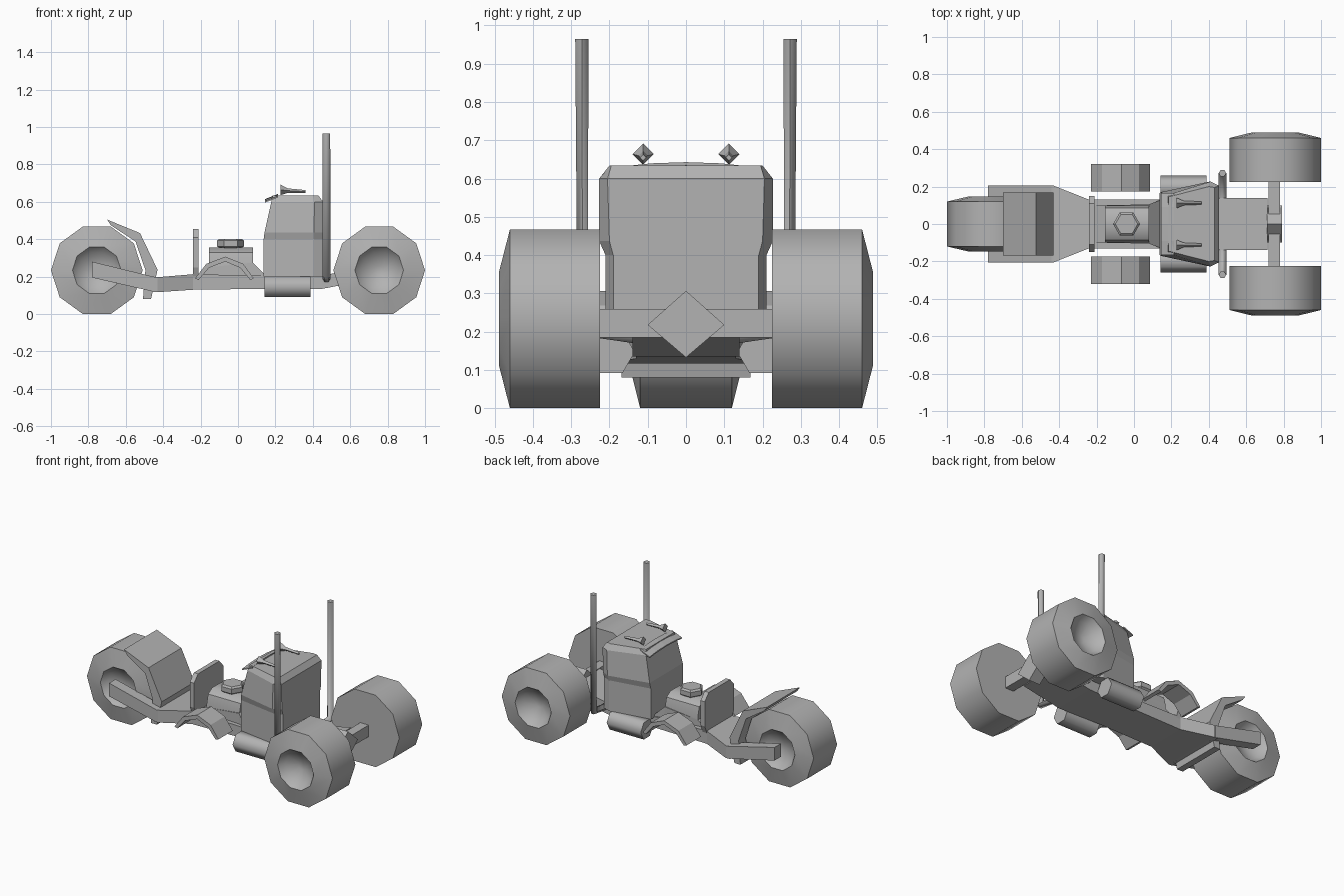
import bpy, bmesh, math
from mathutils import Vector

grey = bpy.data.materials.new("plain grey")
grey.diffuse_color = (0.45, 0.45, 0.45, 1)


def loft(name, rings, smooth=0):
    """Skin rings of equal point count into a closed solid."""
    bm = bmesh.new()
    rv = [[bm.verts.new(p) for p in r] for r in rings]
    n = len(rv[0])
    for a, b in zip(rv, rv[1:]):
        for i in range(n):
            j = (i + 1) % n
            bm.faces.new((a[i], a[j], b[j], b[i]))
    bm.faces.new(rv[0])
    bm.faces.new(rv[-1])
    bmesh.ops.recalc_face_normals(bm, faces=bm.faces)
    me = bpy.data.meshes.new(name)
    bm.to_mesh(me)
    bm.free()
    me.materials.append(grey)
    if smooth:
        for p in me.polygons:
            p.use_smooth = True
        me.set_sharp_from_angle(angle=math.radians(smooth))
    ob = bpy.data.objects.new(name, me)
    bpy.context.collection.objects.link(ob)
    return ob


def slab(name, prof, y0, y1):
    """xz profile extruded along y."""
    return loft(name, [[(x, y, z) for x, z in prof] for y in (y0, y1)])


def along_x(name, sections, smooth=0):
    """Rectangular sections (x, y_lo, y_hi, z_lo, z_hi)."""
    return loft(name, [[(x, a, c), (x, b, c), (x, b, d), (x, a, d)]
                       for x, a, b, c, d in sections], smooth)


def ngon(c, u, v, r, n, start=0.0):
    c, u, v = Vector(c), Vector(u), Vector(v)
    return [c + r * (math.cos(start + i * math.tau / n) * u
                     + math.sin(start + i * math.tau / n) * v) for i in range(n)]


X, Y, Z = (1, 0, 0), (0, 1, 0), (0, 0, 1)


def wheel(name, x, profile):
    loft(name, [ngon((x, y, 0.234), X, Z, r, 10) for y, r in profile], 40)


# wheels: ten sides, slanted side walls, sunken hubs
side = [(0.085, 0.025), (0.11, 0.10), (0.147, 0.13), (0.12, 0.245)]
wheel("front_wheel", -0.755, side + [(-y, r) for y, r in reversed(side)])
for s, tag in ((1, "left"), (-1, "right")):
    wheel("rear_wheel_" + tag, 0.755,
          [(s * y, r) for y, r in ((0.42, 0.025), (0.45, 0.10), (0.488, 0.13),
                                   (0.46, 0.245), (0.225, 0.245))])

# chassis rail, widening to the fork and rising to the rear axle
along_x("chassis", [(-0.46, -0.205, 0.205, 0.118, 0.197), (-0.43, -0.205, 0.205, 0.117, 0.197),
                    (-0.24, -0.13, 0.13, 0.13, 0.213), (0.14, -0.13, 0.13, 0.135, 0.205),
                    (0.45, -0.14, 0.14, 0.135, 0.205), (0.715, -0.14, 0.14, 0.185, 0.26)])
loft("rear_axle", [[(x, y, z) for x, z in ((0.72, 0.185), (0.78, 0.185), (0.78, 0.26), (0.72, 0.26))]
                   for y in (-0.23, 0.23)])
loft("differential", [[(x, -0.1, 0.218), (x, 0, 0.133), (x, 0.1, 0.218), (x, 0, 0.307)]
                      for x in (0.71, 0.79)])

# front mudguard wrapping the back of the wheel
slab("front_mudguard", [(-0.70, 0.505), (-0.524, 0.433), (-0.43, 0.237), (-0.465, 0.08),
                        (-0.508, 0.08), (-0.495, 0.235), (-0.548, 0.388), (-0.68, 0.475)],
     -0.168, 0.168)

# handlebar-side shield plate with clipped corners
plate = [(-0.13, 0.2), (0.13, 0.2), (0.15, 0.25), (0.15, 0.41), (0.11, 0.455),
         (-0.11, 0.455), (-0.15, 0.41), (-0.15, 0.25)]
loft("shield_plate", [[(x, y, z) for y, z in plate] for x in (-0.24, -0.21)])

# engine hood, skirt and air filter
hood = [(-0.1, 0.2), (0.1, 0.2), (0.1, 0.27), (0.085, 0.33), (0.045, 0.355),
        (-0.045, 0.355), (-0.085, 0.33), (-0.1, 0.27)]
loft("engine_hood", [[(x, y, z) for y, z in hood] for x in (-0.155, 0.08)], 40)
along_x("engine_skirt", [(-0.21, -0.1, 0.1, 0.19, 0.215), (-0.155, -0.1, 0.1, 0.19, 0.25),
                         (0.08, -0.105, 0.105, 0.19, 0.275), (0.145, -0.13, 0.13, 0.19, 0.21)])
loft("air_filter", [ngon((-0.04, 0, z), X, Y, r, 6)
                    for z, r in ((0.35, 0.055), (0.362, 0.072), (0.392, 0.072), (0.402, 0.06))])

# cab: tapered plan, raked windscreen, clipped rear edges
levels = [  # z, front x, front y, mid x, mid y, rear x, rear y
    (0.20, 0.137, 0.165, 0.405, 0.21, 0.455, 0.19),
    (0.40, 0.137, 0.165, 0.405, 0.21, 0.455, 0.19),
    (0.437, 0.142, 0.17, 0.405, 0.227, 0.455, 0.20),
    (0.60, 0.178, 0.155, 0.41, 0.227, 0.455, 0.205),
    (0.634, 0.185, 0.145, 0.40, 0.20, 0.43, 0.195)]
loft("cab", [[(fx, -fy, z), (mx, -my, z), (rx, -ry, z), (rx, ry, z), (mx, my, z), (fx, fy, z)]
             for z, fx, fy, mx, my, rx, ry in levels])

# sun visor, arched over the windscreen
loft("sun_visor", [[(0.145, y, 0.600 + h), (0.215, y, 0.628 + h),
                    (0.215, y, 0.636 + h), (0.145, y, 0.608 + h)]
                   for y, h in ((-0.165, -0.004), (-0.09, 0.004), (0, 0.007),
                                (0.09, 0.004), (0.165, -0.004))])

# paired parts on both sides
for s, tag in ((1, "left"), (-1, "right")):
    # fork arm
    loft("fork_arm_" + tag, [[(x, s * a, lo), (x, s * 0.207, lo), (x, s * 0.207, hi), (x, s * a, hi)]
                             for x, a, lo, hi in ((-0.78, 0.14, 0.195, 0.28),
                                                  (-0.44, 0.14, 0.117, 0.197))])
    # arched footwell guard
    slab("foot_guard_" + tag, [(-0.23, 0.19), (-0.17, 0.268), (-0.068, 0.307), (0.028, 0.268),
                               (0.085, 0.19), (0.065, 0.183), (0.012, 0.247), (-0.068, 0.281),
                               (-0.155, 0.247), (-0.21, 0.183)], s * 0.175, s * 0.322)
    # fuel tank
    loft("fuel_tank_" + tag, [ngon((x, s * 0.197, 0.147), Y, Z, 0.063, 6)
                              for x in (0.143, 0.387)], 65)
    # roof horn
    loft("roof_horn_" + tag, [ngon((x, s * 0.112, z), Y, Z, r, 4)
                              for x, z, r in ((0.228, 0.664, 0.028), (0.265, 0.66, 0.012),
                                              (0.36, 0.655, 0.008))])
    # exhaust stack with an elbow into the chassis
    rings = [ngon((0.473, s * 0.12, 0.185), X, Z, 0.02, 6),
             ngon((0.473, s * 0.27, 0.205), X, (0, -s * 0.7, 0.7), 0.022, 6),
             ngon((0.473, s * 0.272, 0.965), X, (0, -s, 0), 0.02, 6)]
    loft("exhaust_stack_" + tag, rings, 65)
